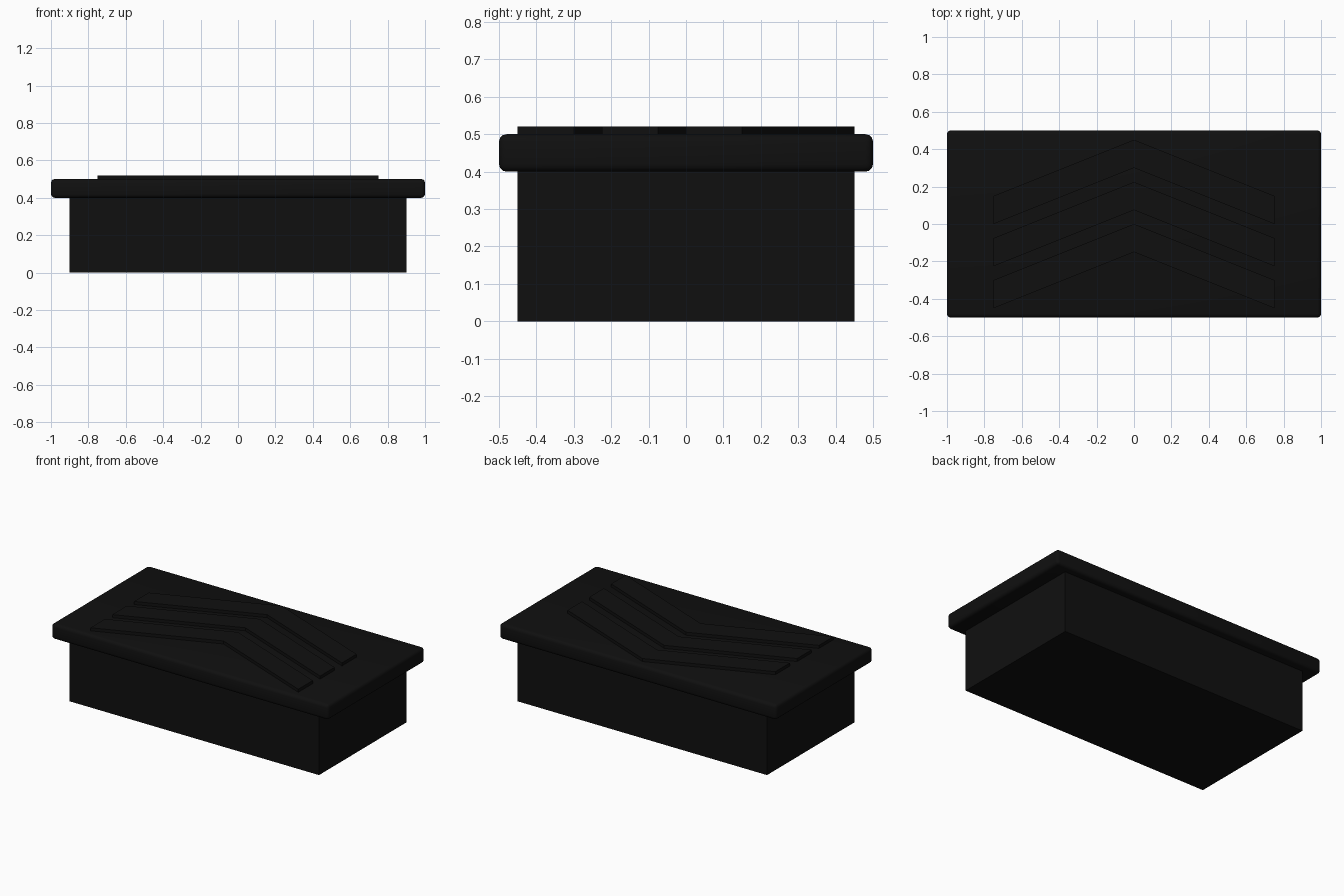
import bpy

if "Cube" in bpy.data.objects:
    bpy.data.objects.remove(bpy.data.objects["Cube"])

black = bpy.data.materials.new("black_rubber")
black.diffuse_color = (0.005, 0.005, 0.005, 1)
black.use_nodes = True
black.node_tree.nodes["Principled BSDF"].inputs["Base Color"].default_value = black.diffuse_color


def box(name, size, z):
    bpy.ops.mesh.primitive_cube_add(size=1, location=(0, 0, z))
    ob = bpy.context.object
    ob.name = name
    ob.scale = size
    bpy.ops.object.transform_apply(location=False, rotation=False, scale=True)
    ob.data.materials.append(black)
    return ob


def chevron(name, tip, width=0.15, drop=0.3, half=0.75, z0=0.49, z1=0.52):
    outline = [(0, tip), (-half, tip - drop), (-half, tip - drop - width),
               (0, tip - width), (half, tip - drop - width), (half, tip - drop)]
    n = len(outline)
    verts = [(x, y, z) for z in (z0, z1) for x, y in outline]
    # each cap is two quads so the concave outline stays clean
    faces = [(3, 2, 1, 0), (3, 0, 5, 4), (6, 7, 8, 9), (6, 9, 10, 11)]
    faces = [f[::-1] if max(f) < n else f for f in faces]
    faces = [f[::-1] if max(f) < n else f for f in faces]
    faces += [(i, (i + 1) % n, (i + 1) % n + n, i + n) for i in range(n)]
    mesh = bpy.data.meshes.new(name)
    mesh.from_pydata(verts, [], faces)
    mesh.materials.append(black)
    ob = bpy.data.objects.new(name, mesh)
    bpy.context.collection.objects.link(ob)


# Solid lower block
box("base_block", (1.8, 0.9, 0.4), 0.2)

# Overhanging tread plate with softened edges
plate = box("tread_plate", (2, 1, 0.1), 0.45)
bevel = plate.modifiers.new("edge_rounding", 'BEVEL')
bevel.width = 0.02
bevel.segments = 3
bpy.ops.object.shade_smooth()

# Three raised grip chevrons pointing to the back
for i in range(3):
    chevron(f"grip_chevron_{i + 1}", 0.45 - 0.225 * i)
